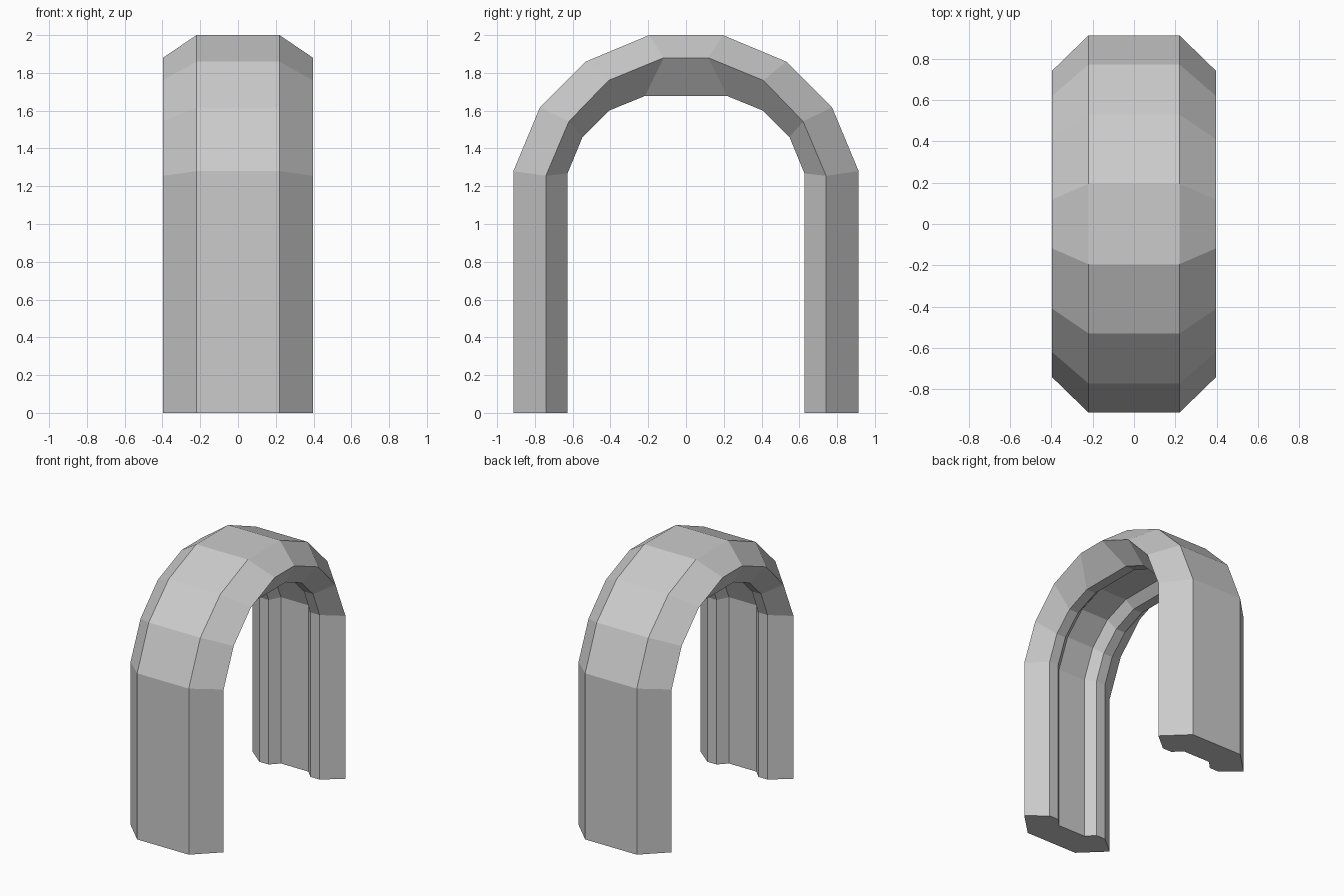
import bpy, bmesh

if "Cube" in bpy.data.objects:
    bpy.data.objects.remove(bpy.data.objects["Cube"])

# Side-view rails (y, z) from the floor to the crown, for one half of the arch
OUTER = [(.914, 0), (.914, 1.28), (.773, 1.618), (.53, 1.86), (.195, 2.0)]
EDGE = [(.742, 0), (.742, 1.255), (.62, 1.543), (.41, 1.76), (.118, 1.88)]
LIP = [(.627, 0), (.627, 1.268), (.548, 1.46), (.408, 1.60), (.217, 1.678)]
GROOVE = [(.69, 0), (.69, 1.282), (.596, 1.506), (.436, 1.663), (.23, 1.741)]

# Cross-section: half-width in x paired with the rail it follows, then mirrored
half = [(.22, OUTER), (.397, EDGE), (.257, LIP), (.178, LIP), (.117, GROOVE)]
section = half + [(-x, rail) for x, rail in reversed(half)]


def full_rail(rail):
    return [(-y, z) for y, z in rail] + list(reversed(rail))


# Sweep the section over the arch
bm = bmesh.new()
lines = [[bm.verts.new((x, y, z)) for y, z in full_rail(rail)] for x, rail in section]
for a, b in zip(lines, lines[1:] + lines[:1]):
    for i in range(len(a) - 1):
        bm.faces.new((a[i], a[i + 1], b[i + 1], b[i]))

# Close the two feet
for end in (0, -1):
    bm.faces.new([line[end] for line in lines])
bmesh.ops.recalc_face_normals(bm, faces=bm.faces[:])

mesh = bpy.data.meshes.new("grooved_arch")
bm.to_mesh(mesh)
bm.free()
arch = bpy.data.objects.new("grooved_arch", mesh)
bpy.context.collection.objects.link(arch)
